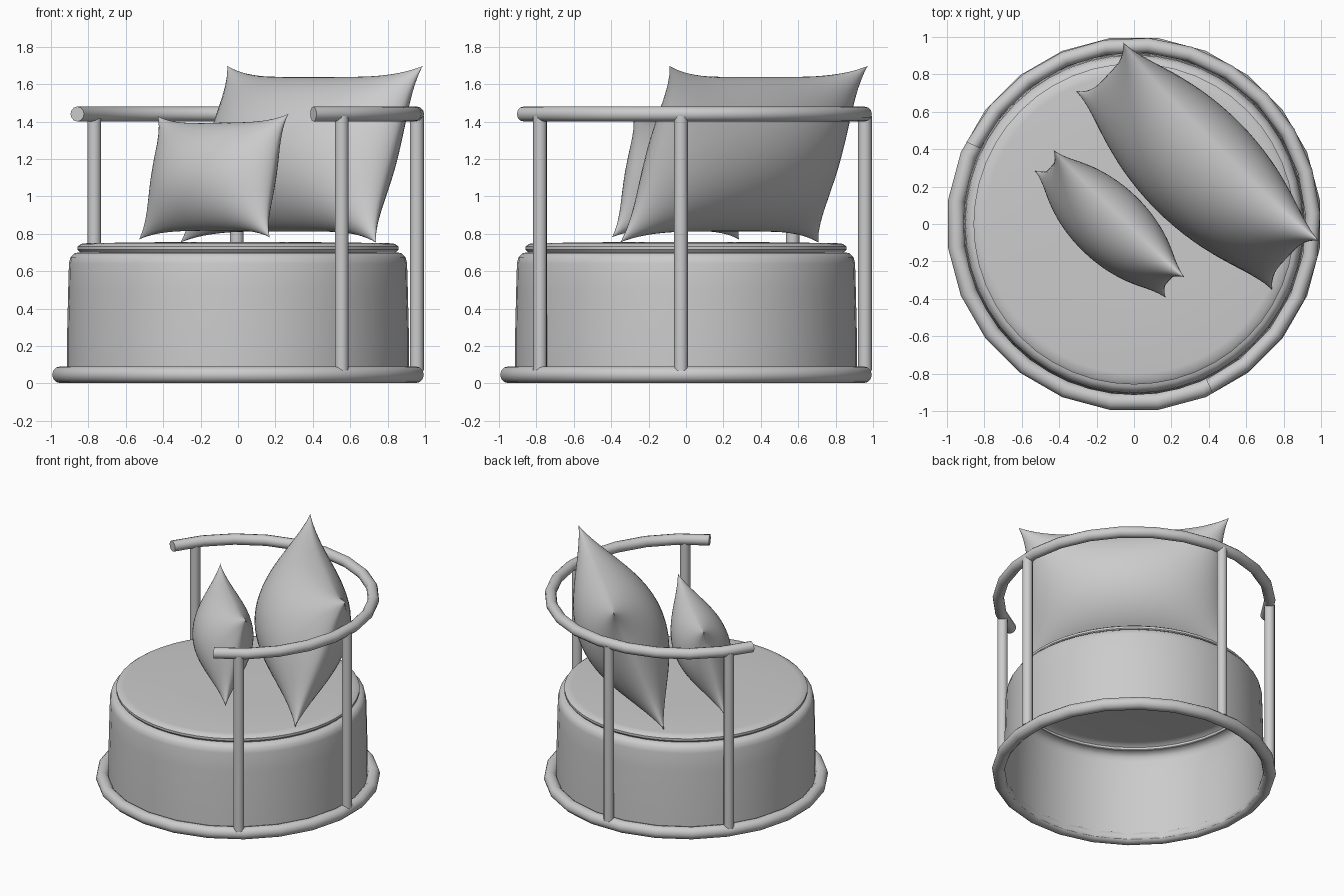
import bpy, bmesh, math
from mathutils import Vector, Matrix

if "Cube" in bpy.data.objects:
    bpy.data.objects.remove(bpy.data.objects["Cube"])

RING_R = 0.957      # centre radius of base ring and arm rail
FACING = 44.4       # direction (degrees) of the middle of the back


def finish(obj, angle=40):
    bpy.ops.object.select_all(action='DESELECT')
    obj.select_set(True)
    bpy.context.view_layer.objects.active = obj
    bpy.ops.object.shade_smooth_by_angle(angle=math.radians(angle))


def from_bmesh(name, bm, angle=40):
    bmesh.ops.recalc_face_normals(bm, faces=bm.faces[:])
    mesh = bpy.data.meshes.new(name)
    bm.to_mesh(mesh)
    bm.free()
    obj = bpy.data.objects.new(name, mesh)
    bpy.context.collection.objects.link(obj)
    finish(obj, angle)
    return obj


# Base ring on the floor
bpy.ops.mesh.primitive_torus_add(major_segments=24, minor_segments=12, major_radius=RING_R,
                                 minor_radius=0.045, location=(0, 0, 0.046),
                                 rotation=(0, 0, math.radians(7.5)))
bpy.context.object.name = "base_ring"
finish(bpy.context.object)

# Upholstered drum: open shell with a groove around the seat cushion
profile = [(0.914, 0.02), (0.914, 0.25), (0.908, 0.5), (0.904, 0.64), (0.896, 0.675),
           (0.872, 0.697), (0.845, 0.70), (0.858, 0.715), (0.858, 0.732),
           (0.838, 0.746), (0.80, 0.75), (0.4, 0.755), (0.0, 0.756)]
bm = bmesh.new()
verts = [bm.verts.new((r, 0, z)) for r, z in profile]
edges = [bm.edges.new(pair) for pair in zip(verts, verts[1:])]
bmesh.ops.spin(bm, geom=verts + edges, cent=(0, 0, 0), axis=(0, 0, 1),
               angle=2 * math.pi, steps=48, use_duplicate=False)
bmesh.ops.remove_doubles(bm, verts=bm.verts[:], dist=0.0005)
from_bmesh("seat_drum", bm)

# Arm rail: circle swept around an open arc, capped at both ends
HALF_ARC = 109.5
bm = bmesh.new()
start = (Matrix.Rotation(math.radians(FACING - HALF_ARC), 4, 'Z')
         @ Matrix.Translation((RING_R, 0, 1.44)) @ Matrix.Rotation(math.pi / 2, 4, 'X'))
bmesh.ops.create_circle(bm, cap_ends=True, segments=12, radius=0.04, matrix=start)
first_cap = bm.faces[:]
copy = bmesh.ops.duplicate(bm, geom=first_cap)
moving = [g for g in copy["geom"] if isinstance(g, bmesh.types.BMFace)]
bmesh.ops.spin(bm, geom=moving, cent=(0, 0, 0), axis=(0, 0, 1),
               angle=math.radians(2 * HALF_ARC), steps=16, use_duplicate=False)
bmesh.ops.remove_doubles(bm, verts=bm.verts[:], dist=0.0005)
from_bmesh("arm_rail", bm)

# Four posts between ring and rail
for i, offset in enumerate((-99, -46, 46, 99)):
    a = math.radians(FACING + offset)
    bpy.ops.mesh.primitive_cylinder_add(
        vertices=12, radius=0.037, depth=1.36,
        location=(RING_R * math.cos(a), RING_R * math.sin(a), 0.75), rotation=(0, 0, a))
    bpy.context.object.name = f"post_{i + 1}"
    finish(bpy.context.object)


# Pillow: two bulging sheets sewn at the rim, sides drawn in between the corners
def pillow(name, centre, right, up, thick, pull_side, pull_top, n=32):
    centre, right, up = Vector(centre), Vector(right), Vector(up)
    normal = right.cross(up).normalized()
    bm = bmesh.new()
    for side in (-1, 1):
        grid = []
        for j in range(n + 1):
            row = []
            for i in range(n + 1):
                # cosine spacing packs rows near the rim
                u = -math.cos(math.pi * i / n)
                v = -math.cos(math.pi * j / n)
                bulge = (max(0, 1 - u * u) * max(0, 1 - v * v)) ** 0.6
                x = u * (1 - pull_side * (1 - v ** 4))
                y = v * (1 - pull_top * (1 - u ** 4))
                row.append(bm.verts.new(centre + right * x + up * y
                                        + normal * side * thick * bulge))
            grid.append(row)
        for j in range(n):
            for i in range(n):
                bm.faces.new((grid[j][i], grid[j][i + 1], grid[j + 1][i + 1], grid[j + 1][i]))
    bmesh.ops.remove_doubles(bm, verts=bm.verts[:], dist=0.0003)
    from_bmesh(name, bm, 60)


pillow("large_pillow", (0.34, 0.31, 1.225), (0.523, -0.53, 0), (0.125, 0.132, 0.472),
       0.31, 0.08, 0.14)
pillow("small_pillow", (-0.13, 0.0, 1.105), (0.35, -0.34, 0.006), (0.05, 0.056, 0.33),
       0.20, 0.10, 0.13)
